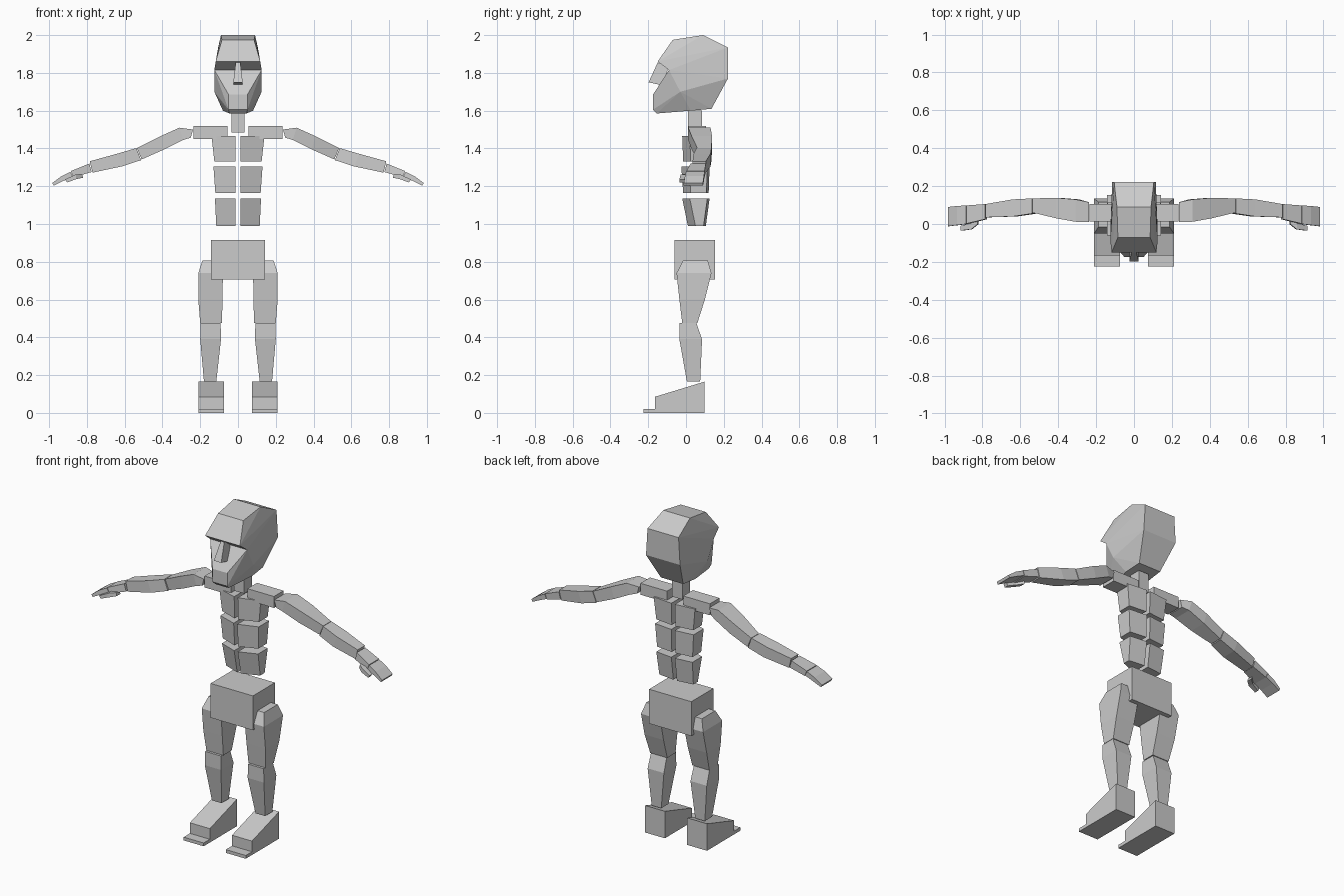
import bpy, bmesh

if "Cube" in bpy.data.objects:
    bpy.data.objects.remove(bpy.data.objects["Cube"])

grey = bpy.data.materials.new("plain grey")
grey.diffuse_color = (0.6, 0.6, 0.6, 1)
grey.use_nodes = True
grey.node_tree.nodes["Principled BSDF"].inputs["Base Color"].default_value = grey.diffuse_color


def finish(name, bm):
    bmesh.ops.recalc_face_normals(bm, faces=bm.faces[:])
    mesh = bpy.data.meshes.new(name)
    bm.to_mesh(mesh)
    bm.free()
    mesh.materials.append(grey)
    ob = bpy.data.objects.new(name, mesh)
    bpy.context.collection.objects.link(ob)
    return ob


def loft(name, rings):
    """Skin a row of equal-sized point rings and cap both ends."""
    bm = bmesh.new()
    rows = [[bm.verts.new(p) for p in ring] for ring in rings]
    n = len(rows[0])
    for a, b in zip(rows, rows[1:]):
        for i in range(n):
            j = (i + 1) % n
            bm.faces.new((a[i], a[j], b[j], b[i]))
    bm.faces.new(rows[0])
    bm.faces.new(rows[-1])
    return finish(name, bm)


def mirrored(name, rings):
    """Right and left copies of a lofted part."""
    for side, s in (("right", 1), ("left", -1)):
        loft(f"{side}_{name}", [[(s * x, y, z) for x, y, z in r] for r in rings])


def flat(z, x0, x1, y0, y1):
    """Horizontal rectangle, for parts built upwards."""
    return [(x0, y0, z), (x1, y0, z), (x1, y1, z), (x0, y1, z)]


def upright(xt, zt, xb, zb, y0, y1):
    """Leaning rectangle across the arm, from top edge to bottom edge."""
    return [(xt, y0, zt), (xt, y1, zt), (xb, y1, zb), (xb, y0, zb)]


# Head: skull and lower face hulls that meet along the eye line
seam = [(.125, -.09, 1.815), (.115, .222, 1.77)]
skull = [(.118, -.15, 1.86), (.085, -.07, 1.975), (.09, .09, 2.0), (.105, .222, 1.935)]
face = [(.05, -.175, 1.685), (.05, -.175, 1.605), (.045, -.155, 1.585),
        (.125, -.03, 1.70), (.08, .025, 1.6), (.075, .135, 1.61)]
bm = bmesh.new()
for pts in (skull, face):
    vs = [bm.verts.new((s * x, y, z)) for x, y, z in pts + seam for s in (1, -1)]
    bmesh.ops.convex_hull(bm, input=vs)
bmesh.ops.remove_doubles(bm, verts=bm.verts[:], dist=1e-4)
inner = [f for f in bm.faces
         if all(any(abs(v.co.y - y) + abs(v.co.z - z) < 1e-3 for _, y, z in seam) for v in f.verts)]
bmesh.ops.delete(bm, geom=inner, context='FACES')
bmesh.ops.dissolve_limit(bm, angle_limit=0.02, verts=bm.verts[:], edges=bm.edges[:])
finish("head", bm)

# Nose wedge
loft("nose", [[(-.012, -.15, 1.855), (.012, -.15, 1.855), (.012, -.09, 1.83), (-.012, -.09, 1.83)],
              [(-.025, -.198, 1.75), (.025, -.198, 1.75), (.025, -.13, 1.735), (-.025, -.13, 1.735)]])

# Neck and pelvis blocks
loft("neck", [flat(1.485, -.035, .035, .01, .085), flat(1.60, -.035, .035, .01, .085)])
loft("pelvis", [flat(.705, -.143, .143, -.06, .153), flat(.915, -.143, .143, -.06, .153)])

# Torso blocks: three a side, tapered towards the bottom and the flanks
for name, z0, z1, w0, w1, b, t in (
        ("belly_block", .99, 1.135, .115, .122, (.01, .105), (-.02, .125)),
        ("rib_block", 1.165, 1.305, .12, .13, (-.015, .12), (-.025, .125)),
        ("chest_block", 1.33, 1.465, .125, .14, (-.015, .12), (-.02, .125))):
    mirrored(name, [[(.012, y0, z), (w, y0 + .04, z), (w, y1 - .012, z), (.012, y1, z)]
                    for z, w, (y0, y1) in ((z0, w0, b), (z1, w1, t))])

# Collar blocks
mirrored("collar", [upright(.055, 1.52, .055, 1.45, .012, .105),
                    upright(.235, 1.52, .235, 1.45, .012, .105)])

# Arms
mirrored("upper_arm", [upright(.238, 1.50, .25, 1.457, .01, .115),
                       upright(.31, 1.51, .29, 1.445, .012, .13),
                       upright(.41, 1.465, .39, 1.395, .03, .138),
                       upright(.535, 1.402, .51, 1.342, .06, .135)])
mirrored("forearm", [upright(.538, 1.402, .513, 1.338, .055, .135),
                     upright(.64, 1.372, .615, 1.305, .04, .13),
                     upright(.785, 1.332, .77, 1.272, .035, .105)])
mirrored("palm", [upright(.787, 1.32, .775, 1.275, .025, .105),
                  upright(.885, 1.28, .872, 1.247, .002, .098)])
mirrored("fingers", [upright(.887, 1.277, .875, 1.25, .0, .098),
                     upright(.935, 1.253, .925, 1.228, -.006, .095),
                     upright(.983, 1.217, .975, 1.203, -.012, .09)])
mirrored("thumb", [upright(.825, 1.265, .82, 1.245, .0, .035),
                   upright(.86, 1.262, .855, 1.238, -.028, .005),
                   upright(.915, 1.236, .905, 1.22, -.035, -.01)])

# Legs
mirrored("thigh", [flat(.475, .085, .2, -.02, .06),
                   flat(.60, .082, .21, -.035, .10),
                   flat(.74, .08, .21, -.05, .135),
                   flat(.808, .09, .188, -.015, .115)])
mirrored("shin", [flat(.165, .115, .18, .005, .075),
                  flat(.39, .09, .2, -.035, .085),
                  flat(.475, .092, .198, -.035, .055)])

# Feet: side profile swept across the width
foot = [(.097, 0), (.097, .165), (-.165, .085), (-.165, .02), (-.225, .02), (-.225, 0)]
mirrored("foot", [[(x, y, z) for y, z in foot] for x in (.075, .21)])
